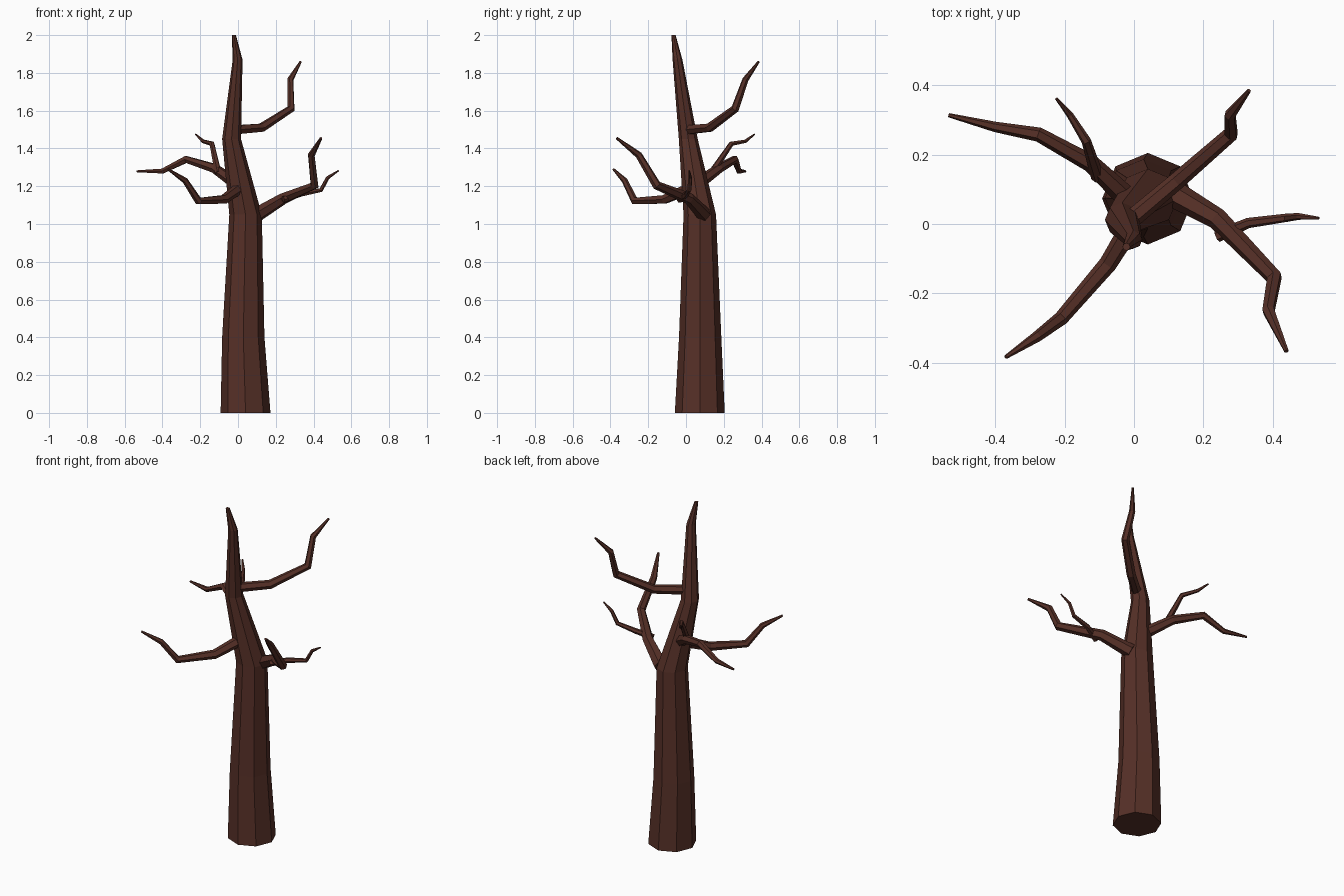
import bpy, bmesh, math
from mathutils import Vector

old = bpy.data.objects.get("Cube")
if old:
    bpy.data.objects.remove(old, do_unlink=True)

# Single bark colour
bark = bpy.data.materials.new("dark brown bark")
bark.use_nodes = True
colour = (0.092, 0.029, 0.02, 1)
bark.diffuse_color = colour
bsdf = bark.node_tree.nodes["Principled BSDF"]
bsdf.inputs["Base Color"].default_value = colour
bsdf.inputs["Roughness"].default_value = 0.9


def limb(name, rows, sides, level=False):
    """Tapered faceted tube through rows of (x, y, z, radius)."""
    pts = [Vector(r[:3]) for r in rows]
    bm = bmesh.new()
    rings = []
    side = Vector((1, 0, 0))
    for i, p in enumerate(pts):
        before = (p - pts[i - 1]).normalized() if i else Vector()
        after = (pts[i + 1] - p).normalized() if i < len(pts) - 1 else Vector()
        axis = Vector((0, 0, 1)) if level else (before + after).normalized()
        # Carry the side direction along so the facets do not twist
        if i == 0 and not level:
            side = axis.cross(Vector((0, 0, 1)))
        side = (side - axis * side.dot(axis)).normalized()
        up = axis.cross(side)
        ring = []
        for k in range(sides):
            a = math.tau * k / sides
            ring.append(bm.verts.new(p + rows[i][3] * (side * math.cos(a) + up * math.sin(a))))
        rings.append(ring)
    for a, b in zip(rings, rings[1:]):
        for k in range(sides):
            n = (k + 1) % sides
            bm.faces.new((a[k], a[n], b[n], b[k]))
    bm.faces.new(rings[0][::-1])
    bm.faces.new(rings[-1])
    bmesh.ops.recalc_face_normals(bm, faces=bm.faces)
    mesh = bpy.data.meshes.new(name)
    bm.to_mesh(mesh)
    bm.free()
    mesh.materials.append(bark)
    obj = bpy.data.objects.new(name, mesh)
    bpy.context.collection.objects.link(obj)
    return obj


# Trunk leaning towards the front right as it rises
limb("trunk", [
    (0.04, 0.073, 0, 0.132),
    (0.028, 0.075, 0.4, 0.112),
    (0.04, 0.073, 1.05, 0.086),
    (-0.034, 0.012, 1.45, 0.05),
    (-0.002, -0.045, 1.87, 0.026),
    (-0.022, -0.066, 2.0, 0.011)], 8, level=True)

# Main branches
limb("upper_back_branch", [
    (0.0, 0.02, 1.5, 0.027),
    (0.125, 0.125, 1.51, 0.025),
    (0.28, 0.26, 1.61, 0.022),
    (0.277, 0.315, 1.765, 0.017),
    (0.332, 0.385, 1.86, 0.006)], 6)
limb("left_front_branch", [
    (0.1, 0.095, 1.05, 0.04),
    (0.24, 0.015, 1.135, 0.031),
    (0.405, -0.155, 1.205, 0.024),
    (0.388, -0.25, 1.365, 0.019),
    (0.44, -0.367, 1.455, 0.007)], 6)
limb("right_front_branch", [
    (-0.005, 0.0, 1.18, 0.03),
    (-0.075, -0.115, 1.13, 0.026),
    (-0.21, -0.272, 1.122, 0.021),
    (-0.28, -0.325, 1.23, 0.016),
    (-0.37, -0.384, 1.29, 0.006)], 6)
limb("right_back_branch", [
    (-0.025, 0.08, 1.225, 0.032),
    (-0.125, 0.175, 1.295, 0.026),
    (-0.275, 0.258, 1.342, 0.021),
    (-0.4, 0.28, 1.28, 0.015),
    (-0.535, 0.314, 1.279, 0.006)], 6)

# Side twigs
limb("left_twig", [
    (0.24, -0.035, 1.13, 0.018),
    (0.33, 0.003, 1.158, 0.015),
    (0.44, 0.018, 1.18, 0.012),
    (0.475, 0.022, 1.245, 0.01),
    (0.533, 0.017, 1.283, 0.004)], 6)
limb("right_twig", [
    (-0.105, 0.135, 1.27, 0.019),
    (-0.138, 0.24, 1.425, 0.014),
    (-0.185, 0.315, 1.438, 0.01),
    (-0.224, 0.362, 1.475, 0.004)], 6)
